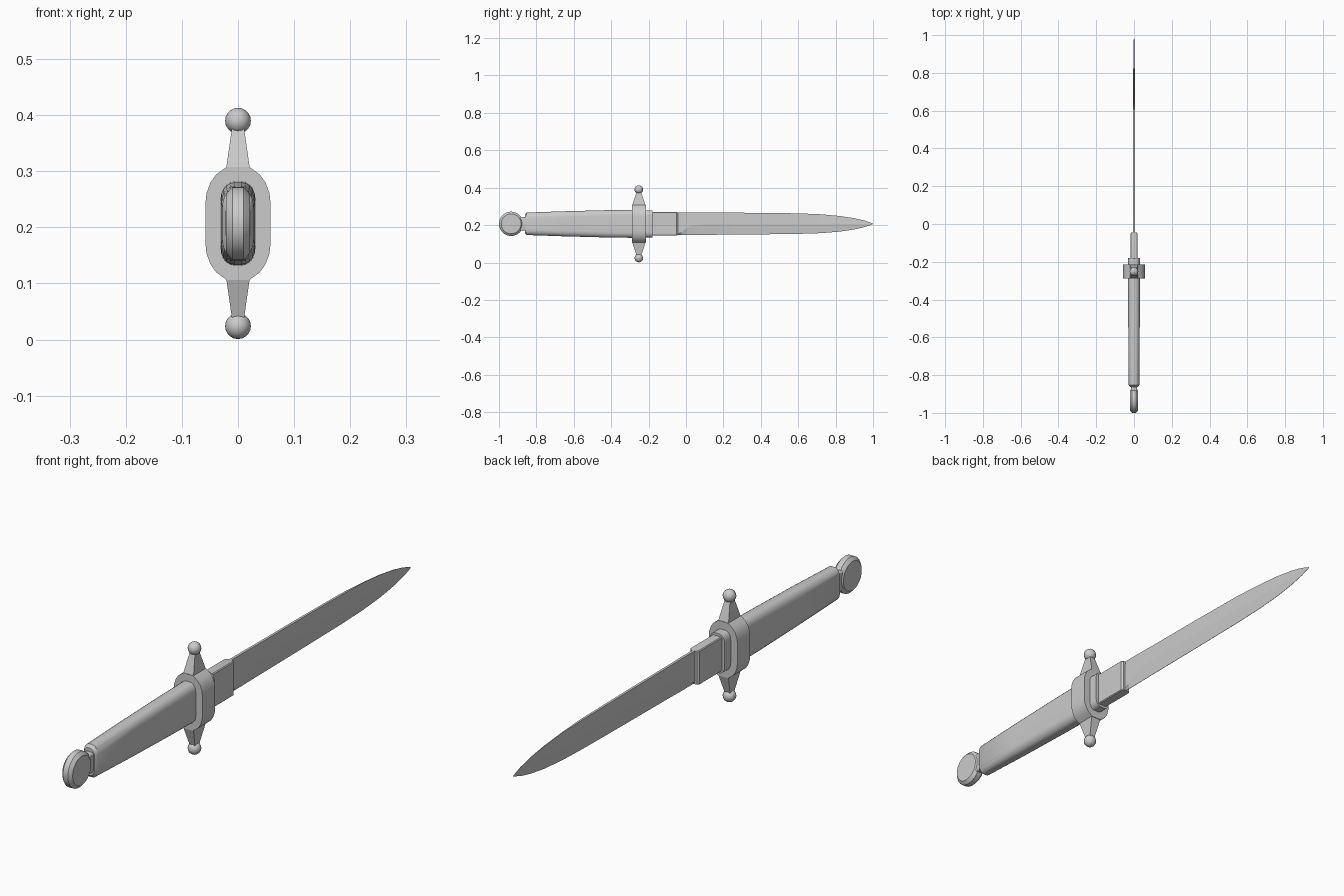
import bpy, bmesh, math
from mathutils import Matrix, Vector

if "Cube" in bpy.data.objects:
    bpy.data.objects.remove(bpy.data.objects["Cube"])

ZC = 0.207   # height of the long axis


def finish(name, bm, angle=35):
    bmesh.ops.recalc_face_normals(bm, faces=bm.faces)
    me = bpy.data.meshes.new(name)
    bm.to_mesh(me)
    bm.free()
    ob = bpy.data.objects.new(name, me)
    bpy.context.collection.objects.link(ob)
    bpy.ops.object.select_all(action='DESELECT')
    ob.select_set(True)
    bpy.context.view_layer.objects.active = ob
    bpy.ops.object.shade_smooth_by_angle(angle=math.radians(angle))
    return ob


def loft(name, rings, angle=35):
    """Skin a list of equal-length closed rings and cap both ends."""
    bm = bmesh.new()
    vs = [[bm.verts.new(p) for p in r] for r in rings]
    n = len(rings[0])
    for a, b in zip(vs, vs[1:]):
        for i in range(n):
            j = (i + 1) % n
            bm.faces.new((a[i], a[j], b[j], b[i]))
    bm.faces.new(vs[0])
    bm.faces.new(vs[-1])
    return finish(name, bm, angle)


def rounded(y, hx, hz, rx, rz, seg=5):
    """Rounded rectangle across the long axis."""
    pts = []
    for k, (sx, sz) in enumerate([(1, 1), (-1, 1), (-1, -1), (1, -1)]):
        for i in range(seg + 1):
            a = math.pi / 2 * (k + i / seg)
            pts.append((sx * (hx - rx) + rx * math.cos(a), y,
                        ZC + sz * (hz - rz) + rz * math.sin(a)))
    return pts


# grip, passing through the guard to form the collar
grip = [(-0.862, 0.022, 0.050), (-0.852, 0.028, 0.060), (-0.65, 0.030, 0.067),
        (-0.42, 0.031, 0.073), (-0.28, 0.031, 0.075)]
loft("grip", [rounded(y, hx, hz, hx * 0.8, 0.03) for y, hx, hz in grip])
loft("collar", [rounded(y, hx, hz, 0.022, 0.03) for y, hx, hz in
                [(-0.28, 0.031, 0.073), (-0.18, 0.031, 0.072)]])

# neck between grip and pommel
loft("pommel_neck", [rounded(y, 0.017, 0.037, 0.008, 0.008, 3) for y in (-0.90, -0.855)])

# disc pommel with a chamfered rim
disc = [(-0.021, 0.053), (-0.018, 0.057), (-0.010, 0.065),
        (0.010, 0.065), (0.018, 0.057), (0.021, 0.053)]
loft("pommel", [[(x, -0.935 + r * math.cos(2 * math.pi * i / 32),
                  ZC + r * math.sin(2 * math.pi * i / 32)) for i in range(32)]
                for x, r in disc])

# guard body: rounded oval plate
quarter = [(0.058, 0.036), (0.056, 0.054), (0.049, 0.073), (0.039, 0.087), (0.020, 0.101)]
half = quarter + [(-x, z) for x, z in reversed(quarter)]
outline = half + [(-x, -z) for x, z in half]
loft("guard_plate", [[(x, y, ZC + z) for x, z in outline] for y in (-0.289, -0.215)], 30)

# tapered guard arms with ball ends
for s, tag in ((1, "upper"), (-1, "lower")):
    rings = []
    for z, hx, hy in [(0.098, 0.021, 0.036), (0.168, 0.011, 0.013)]:
        rings.append([(sx * hx, -0.252 + sy * hy, ZC + s * z)
                      for sx, sy in ((1, 1), (-1, 1), (-1, -1), (1, -1))])
    loft("guard_arm_" + tag, rings, 30)
    bm = bmesh.new()
    bmesh.ops.create_uvsphere(bm, u_segments=12, v_segments=10, radius=0.023,
                              matrix=Matrix.Translation(Vector((0, -0.252, ZC + s * 0.183))))
    finish("guard_ball_" + tag, bm, 60)

# ricasso block ahead of the collar, chamfered at the blade end
loft("ricasso", [rounded(y, hx, hz, 0.003, 0.003, 1) for y, hx, hz in
                 [(-0.19, 0.019, 0.063), (-0.052, 0.019, 0.063), (-0.044, 0.013, 0.061)]], 20)

# blade: y, top, bottom, grind line, half thickness
stations = [(-0.05, 0.061, -0.060, -0.056, 0.0065), (-0.025, 0.061, -0.060, -0.047, 0.0065),
            (0.0, 0.061, -0.060, -0.026, 0.0065), (0.03, 0.061, -0.060, -0.011, 0.0065),
            (0.10, 0.060, -0.059, 0.0, 0.0063), (0.35, 0.059, -0.057, 0.0, 0.006),
            (0.60, 0.056, -0.054, 0.0, 0.0055), (0.72, 0.051, -0.050, 0.0, 0.005),
            (0.82, 0.042, -0.042, 0.0, 0.004), (0.90, 0.030, -0.030, 0.0, 0.003),
            (0.96, 0.016, -0.016, 0.0, 0.002), (1.0, 0.0015, -0.0015, 0.0, 0.0004)]
rings = []
for y, top, bot, mid, t in stations:
    spine = 0.75 * t if y < 0.65 else 0.3 * t
    rings.append([(spine, y, ZC + top), (t, y, ZC + mid), (0.0006, y, ZC + bot),
                  (-0.0006, y, ZC + bot), (-t, y, ZC + mid), (-spine, y, ZC + top)])
loft("blade", rings, 4)
